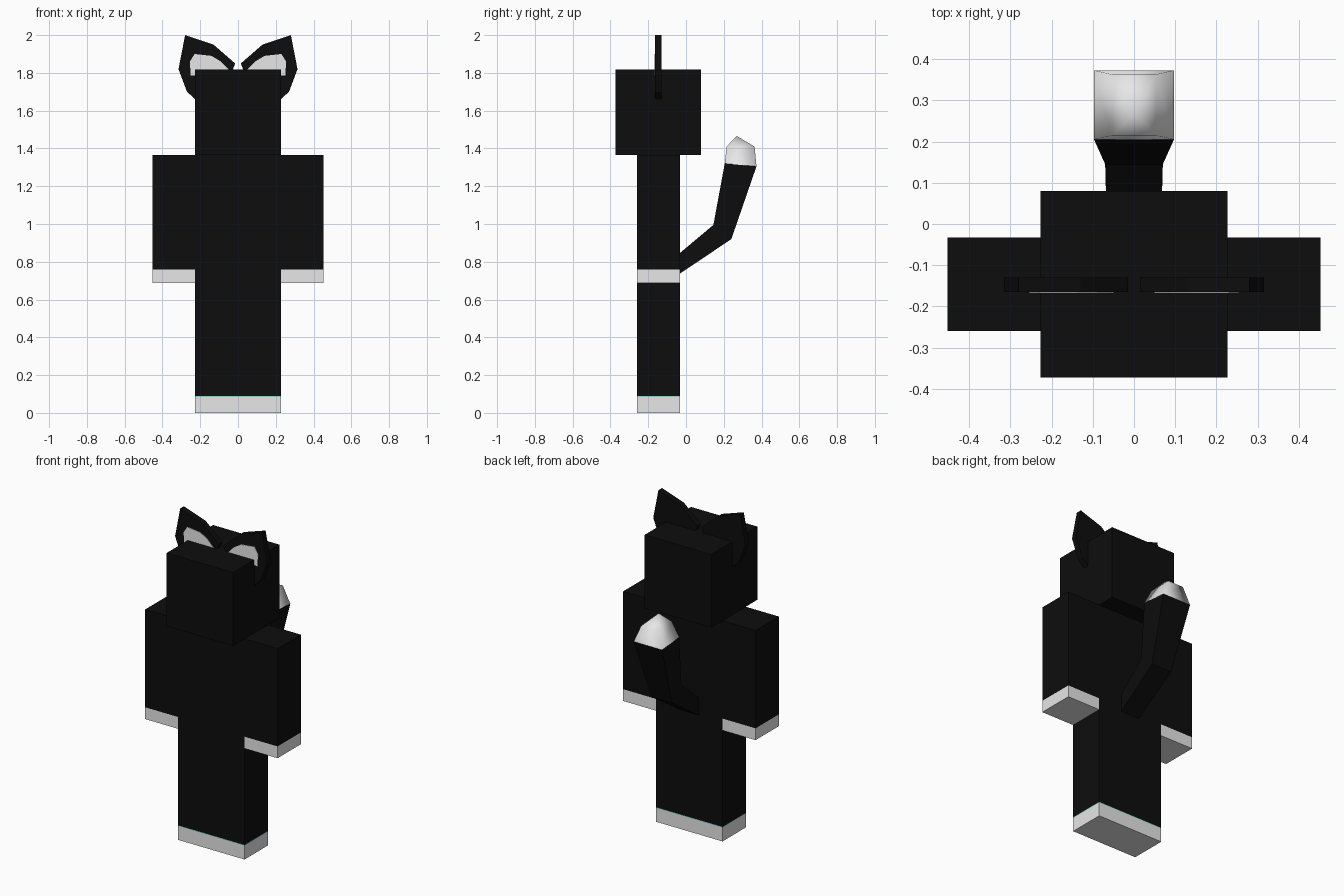
import bpy

if "Cube" in bpy.data.objects:
    bpy.data.objects.remove(bpy.data.objects["Cube"])

def material(name, rgb):
    m = bpy.data.materials.new(name)
    m.diffuse_color = (*rgb, 1)
    m.use_nodes = True
    m.node_tree.nodes["Principled BSDF"].inputs["Base Color"].default_value = m.diffuse_color
    return m

BLACK = material("black fur", (0.004, 0.004, 0.004))
WHITE = material("white fur", (0.8, 0.8, 0.8))
TEAL = material("teal trim", (0.1, 0.55, 0.5))

def make(name, verts, faces, mats, face_mats=None):
    me = bpy.data.meshes.new(name)
    me.from_pydata(verts, [], faces)
    for m in mats:
        me.materials.append(m)
    if face_mats:
        for p, i in zip(me.polygons, face_mats):
            p.material_index = i
    ob = bpy.data.objects.new(name, me)
    bpy.context.collection.objects.link(ob)
    return ob

def loft(name, rings, mats):
    """Join four-cornered rings; one material per band between rings."""
    verts = [v for r in rings for v in r]
    faces, idx = [(3, 2, 1, 0)], [0]
    for b in range(len(rings) - 1):
        for k in range(4):
            n = (k + 1) % 4
            faces.append((4*b + k, 4*b + n, 4*b + 4 + n, 4*b + 4 + k))
            idx.append(b)
    t = 4 * (len(rings) - 1)
    faces.append((t, t + 1, t + 2, t + 3))
    idx.append(len(mats) - 1)
    return make(name, verts, faces, mats, idx)

def block(name, x0, x1, y0, y1, levels, mats):
    return loft(name, [[(x0, y0, z), (x1, y0, z), (x1, y1, z), (x0, y1, z)]
                       for z in levels], mats)

# Head and torso
block("head", -0.227, 0.227, -0.373, 0.08, [1.365, 1.818], [BLACK])
Y0, Y1 = -0.26, -0.033
block("torso", -0.227, 0.227, Y0, Y1, [0.687, 1.365], [BLACK])

# Ear outline and inner ear outline (x, z)
EAR = [(0.03, 1.81), (0.215, 1.65), (0.27, 1.70), (0.315, 1.82),
       (0.28, 2.0), (0.13, 1.95), (0.015, 1.85)]
INNER = [(0.05, 1.818), (0.15, 1.79), (0.25, 1.785), (0.255, 1.86),
         (0.23, 1.90), (0.14, 1.89), (0.09, 1.86)]

def plate(name, outline, s, y0, y1, mat):
    n = len(outline)
    pts = outline if s > 0 else outline[::-1]
    verts = [(s * x, y, z) for y in (y0, y1) for x, z in pts]
    faces = [tuple(range(n)), tuple(range(2*n - 1, n - 1, -1))]
    faces += [(i, i + n, (i + 1) % n + n, (i + 1) % n) for i in range(n)]
    return make(name, verts, faces, [mat])

for s, side in ((-1, "left"), (1, "right")):
    xa, xb = sorted((0, s * 0.227))
    # Leg with white foot and thin trim
    block(side + "_leg", xa, xb, Y0, Y1, [0, 0.086, 0.09, 0.687], [WHITE, TEAL, BLACK])
    # Arm with white paw
    xa, xb = sorted((s * 0.227, s * 0.453))
    block(side + "_arm", xa, xb, Y0, Y1, [0.687, 0.76, 1.365], [WHITE, BLACK])
    plate(side + "_ear", EAR, s, -0.165, -0.13, BLACK)
    plate(side + "_inner_ear", INNER, s, -0.168, -0.164, WHITE)

# Tail: each ring is (half width, front y, front z, back y, back z)
def tail_ring(wf, yf, zf, wb, yb, zb):
    return [(-wf, yf, zf), (wf, yf, zf), (wb, yb, zb), (-wb, yb, zb)]

end = tail_ring(0.097, 0.205, 1.32, 0.097, 0.373, 1.305)
loft("tail", [tail_ring(0.065, -0.04, 0.84, 0.065, -0.04, 0.732),
              tail_ring(0.07, 0.145, 0.995, 0.07, 0.24, 0.92), end], [BLACK])

# White tail tip, tapering to a point
top = tail_ring(0.053, 0.215, 1.41, 0.053, 0.363, 1.41)
verts = end + top + [(0, 0.268, 1.466)]
faces = [(k, (k + 1) % 4, (k + 1) % 4 + 4, k + 4) for k in range(4)]
faces += [(k + 4, (k + 1) % 4 + 4, 8) for k in range(4)]
tip = make("tail_tip", verts, faces, [WHITE])
for p in tip.data.polygons:
    p.use_smooth = True
